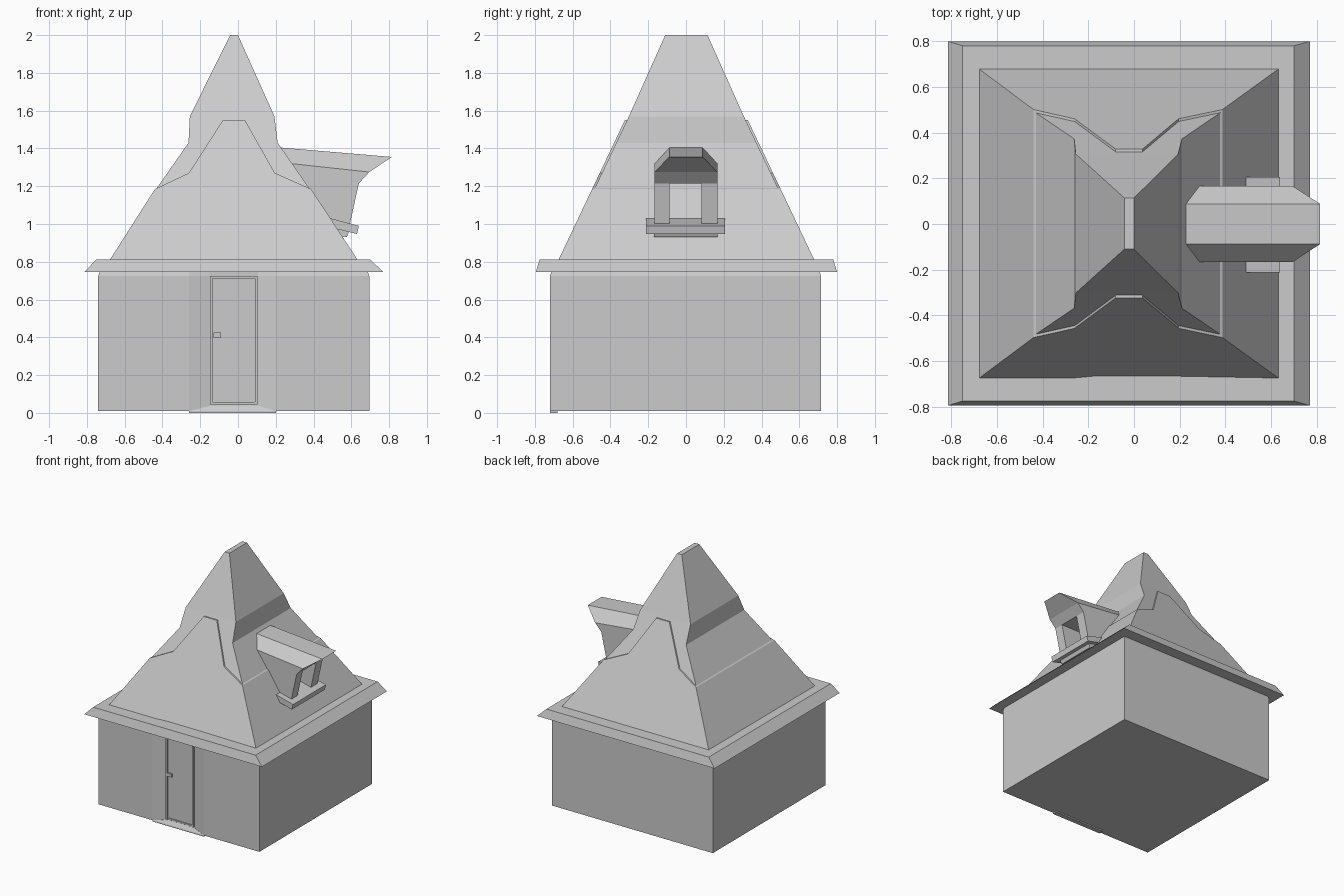
import bpy
import bmesh

cube = bpy.data.objects.get("Cube")
if cube:
    bpy.data.objects.remove(cube, do_unlink=True)

grey = bpy.data.materials.new("plain_grey")
grey.use_nodes = True
COLOUR = (0.6, 0.6, 0.6, 1)
grey.diffuse_color = COLOUR
grey.node_tree.nodes["Principled BSDF"].inputs["Base Color"].default_value = COLOUR


def loft(name, rings):
    """Join rings of equal point count into a closed, flat-shaded solid."""
    bm = bmesh.new()
    loops = [[bm.verts.new(p) for p in ring] for ring in rings]
    n = len(loops[0])
    for low, high in zip(loops, loops[1:]):
        for i in range(n):
            j = (i + 1) % n
            bm.faces.new((low[i], low[j], high[j], high[i]))
    bm.faces.new(loops[0])
    bm.faces.new(loops[-1])
    bmesh.ops.recalc_face_normals(bm, faces=bm.faces)
    mesh = bpy.data.meshes.new(name)
    bm.to_mesh(mesh)
    bm.free()
    mesh.materials.append(grey)
    obj = bpy.data.objects.new(name, mesh)
    bpy.context.collection.objects.link(obj)
    return obj


def rect(z, x0, x1, y0, y1):
    return [(x0, y0, z), (x1, y0, z), (x1, y1, z), (x0, y1, z)]


def box(name, x0, x1, y0, y1, z0, z1):
    return loft(name, [rect(z0, x0, x1, y0, y1), rect(z1, x0, x1, y0, y1)])


def side_prism(name, profile, y0, y1):
    """Extrude an x-z profile along y."""
    return loft(name, [[(x, y, z) for x, z in profile] for y in (y0, y1)])


# House body, with a shallow recess around the door
FRONT, DENT = -0.72, -0.70


def body_ring(z, inset=0.0):
    left, right, back = -0.74 + inset, 0.695 - inset, 0.715 - inset
    front = FRONT + inset
    return [(left, front, z), (-0.26, front, z), (-0.15, DENT, z), (0.105, DENT, z),
            (0.20, front, z), (right, front, z), (right, back, z), (left, back, z)]


loft("house_body", [body_ring(0.01), body_ring(0.725), body_ring(0.76, 0.012)])

# Door set: step, leaf, frame and handle
loft("door_step", [rect(0.0, -0.26, 0.20, FRONT, -0.68),
                   rect(0.01, -0.26, 0.20, FRONT, -0.68),
                   rect(0.04, -0.14, 0.10, DENT - 0.002, -0.68)])
box("door_leaf", -0.133, 0.088, -0.705, -0.68, 0.06, 0.71)
for side, x in (("right", -0.147), ("left", 0.09)):
    box(f"door_jamb_{side}", x, x + 0.013, -0.715, -0.68, 0.045, 0.725)
box("door_lintel", -0.147, 0.103, -0.715, -0.68, 0.712, 0.725)
box("door_sill", -0.135, 0.09, -0.71, -0.68, 0.045, 0.058)
box("door_handle", -0.13, -0.09, -0.72, -0.70, 0.40, 0.425)

# Flared eave slab
loft("eave_slab", [rect(0.745, -0.815, 0.77, -0.795, 0.80),
                   rect(0.812, -0.75, 0.70, -0.775, 0.78)])


# Roof core, stepped in above the lower side panels
def roof_depth(z):
    return 0.11 + (2.0 - z) * 0.475


profile = [(0.80, -0.685, 0.64), (1.185, -0.44, 0.387), (1.19, -0.43, 0.377),
           (1.43, -0.262, 0.21), (1.57, -0.255, 0.193), (2.0, -0.042, 0.0)]
rings = []
for z, x0, x1 in profile:
    d = roof_depth(z) - (0.012 if z < 1.6 else 0.0)
    rings.append(rect(z, x0, x1, -d, d + 0.004))
loft("roof_core", rings)

# Raised gable panels on the front and back slopes
outline = [(-0.685, 0.80), (-0.44, 1.185), (-0.26, 1.27), (-0.08, 1.55),
           (0.037, 1.55), (0.195, 1.27), (0.387, 1.185), (0.64, 0.80)]
foot = [(0.20, 0.80), (0.10, 0.80), (-0.15, 0.80), (-0.26, 0.80)]
for name, sign, points in (("front", -1, outline + foot), ("back", 1, outline)):
    outer, inner = [], []
    for x, z in points:
        dent = 0.01 if name == "front" and z < 0.9 and -0.2 < x < 0.15 else 0.0
        d = roof_depth(z) + (0.004 if sign > 0 else 0.0)
        outer.append((x, sign * (d - dent), z))
        inner.append((x, sign * (d - 0.03), z))
    loft(f"roof_panel_{name}", [outer, inner])


# Dormer hood, widening from its flat top to its cheeks
def hood_ring(back, front, w):
    (xb, zb), (xf, zf) = back, front
    return [(xb, -w, zb), (xf, -w, zf), (xf, w, zf), (xb, w, zb)]


loft("dormer_hood", [hood_ring((0.22, 1.405), (0.815, 1.355), 0.088),
                     hood_ring((0.28, 1.32), (0.695, 1.275), 0.166),
                     hood_ring((0.30, 1.215), (0.64, 1.215), 0.166)])

# Dormer posts either side of the opening
for side, y0, y1 in (("right", -0.166, -0.088), ("left", 0.083, 0.166)):
    loft(f"dormer_post_{side}", [rect(0.98, 0.48, 0.588, y0, y1),
                                 rect(1.216, 0.33, 0.64, y0, y1)])

# Tilted window sill and its support
side_prism("dormer_sill", [(0.49, 1.03), (0.64, 0.99), (0.63, 0.947), (0.48, 0.985)],
           -0.213, 0.206)
side_prism("dormer_sill_support", [(0.48, 0.99), (0.59, 0.962), (0.575, 0.93), (0.48, 0.95)],
           -0.17, 0.166)
